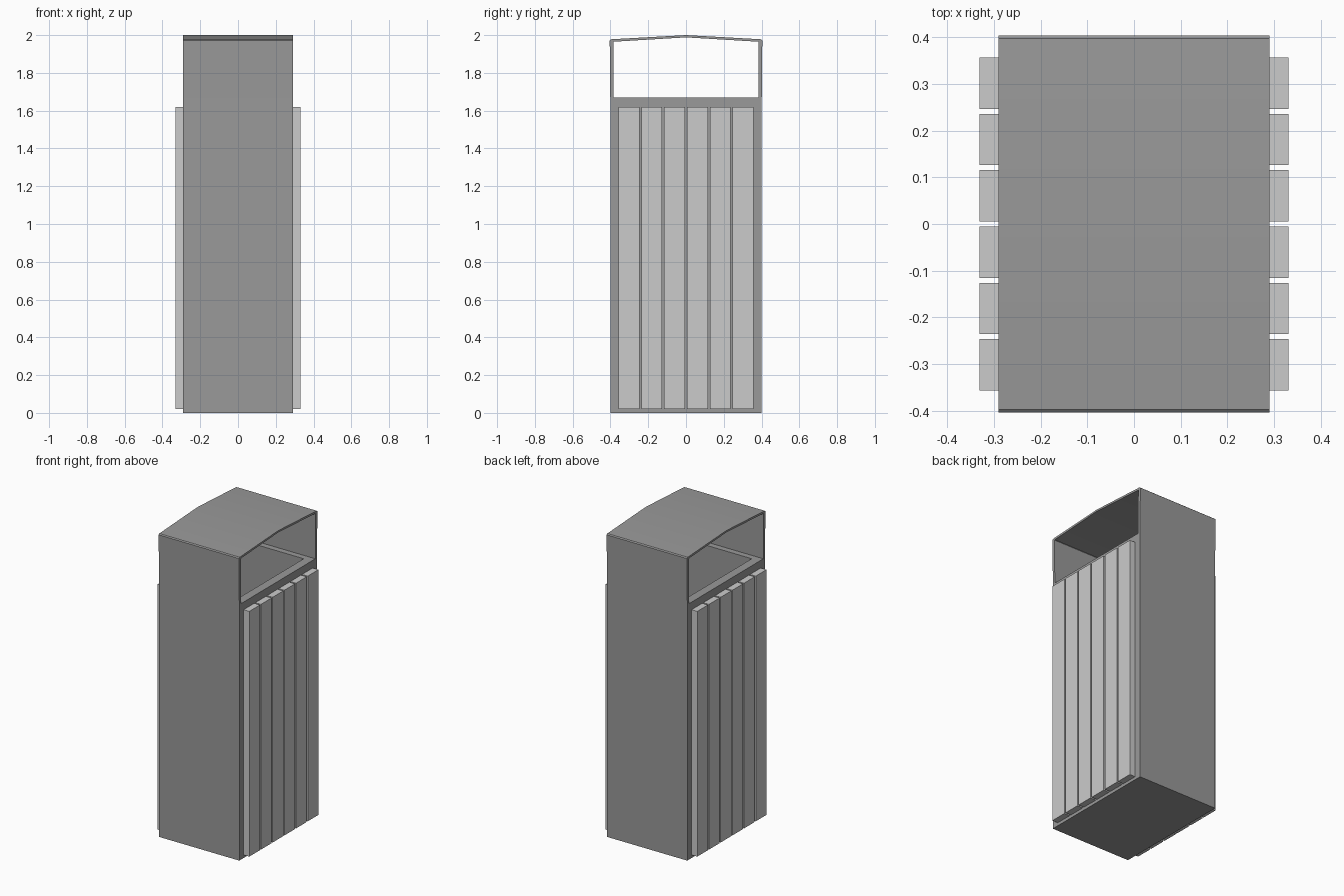
import bpy, bmesh, math

if "Cube" in bpy.data.objects:
    bpy.data.objects.remove(bpy.data.objects["Cube"])

W, D = 0.29, 0.401      # half width (x), half depth (y)
RIM = 1.67              # top of the bin body


def material(name, g):
    m = bpy.data.materials.new(name)
    m.diffuse_color = (g, g, g, 1)
    m.use_nodes = True
    m.node_tree.nodes["Principled BSDF"].inputs["Base Color"].default_value = m.diffuse_color
    return m


METAL = material("dark_metal", 0.32)
SLAT = material("slat_grey", 0.56)


def finish(bm, name, mat):
    bmesh.ops.recalc_face_normals(bm, faces=bm.faces)
    me = bpy.data.meshes.new(name)
    bm.to_mesh(me)
    bm.free()
    me.materials.append(mat)
    ob = bpy.data.objects.new(name, me)
    bpy.context.collection.objects.link(ob)
    return ob


def box_mesh(x0, x1, y0, y1, z0, z1):
    bm = bmesh.new()
    bmesh.ops.create_cube(bm, size=1)
    for v in bm.verts:
        v.co = (x1 if v.co.x > 0 else x0, y1 if v.co.y > 0 else y0, z1 if v.co.z > 0 else z0)
    return bm


# Bin body: closed box hollowed out from the top, leaving a flat rim
bm = box_mesh(-W, W, -D, D, 0, RIM)
top = max(bm.faces, key=lambda f: f.calc_center_median().z)
bmesh.ops.inset_individual(bm, faces=[top], thickness=0.08)
floor = bmesh.ops.extrude_discrete_faces(bm, faces=[top])["faces"][0]
bmesh.ops.translate(bm, verts=floor.verts, vec=(0, 0, 0.06 - RIM))
finish(bm, "bin_body", METAL)

# Hood: thin bent sheet with chamfered eaves and a shallow ridge, open on both slatted sides
E = D + 0.003
half_out = [(D, RIM), (E, 1.972), (E - 0.007, 1.978)]
half_in = [(D - 0.018, RIM), (D - 0.016, 1.963), (D - 0.018, 1.965)]
outer = [(-y, z) for y, z in half_out] + [(0, 2.0)] + half_out[::-1]
inner = [(-y, z) for y, z in half_in] + [(0, 1.988)] + half_in[::-1]
bm = bmesh.new()
rings = []
for x in (-W, W):
    rings.append(([bm.verts.new((x, y, z)) for y, z in outer],
                  [bm.verts.new((x, y, z)) for y, z in inner]))
(oa, ia), (ob_, ib) = rings
for i in range(len(outer) - 1):
    for p, q in ((oa, ob_), (ia, ib), (oa, ia), (ob_, ib)):
        bm.faces.new((p[i], p[i + 1], q[i + 1], q[i]))
for i in (0, -1):
    bm.faces.new((oa[i], ob_[i], ib[i], ia[i]))
hood = finish(bm, "hood", METAL)
bpy.context.view_layer.objects.active = hood
hood.select_set(True)
bpy.ops.object.shade_smooth_by_angle(angle=math.radians(30))

# Vertical slats on both open sides
for side, s in (("right", 1), ("left", -1)):
    for i in range(6):
        y = (i - 2.5) * 0.1206
        x0, x1 = sorted((s * W, s * 0.331))
        finish(box_mesh(x0, x1, y - 0.055, y + 0.055, 0.02, 1.62), f"slat_{side}_{i + 1}", SLAT)
